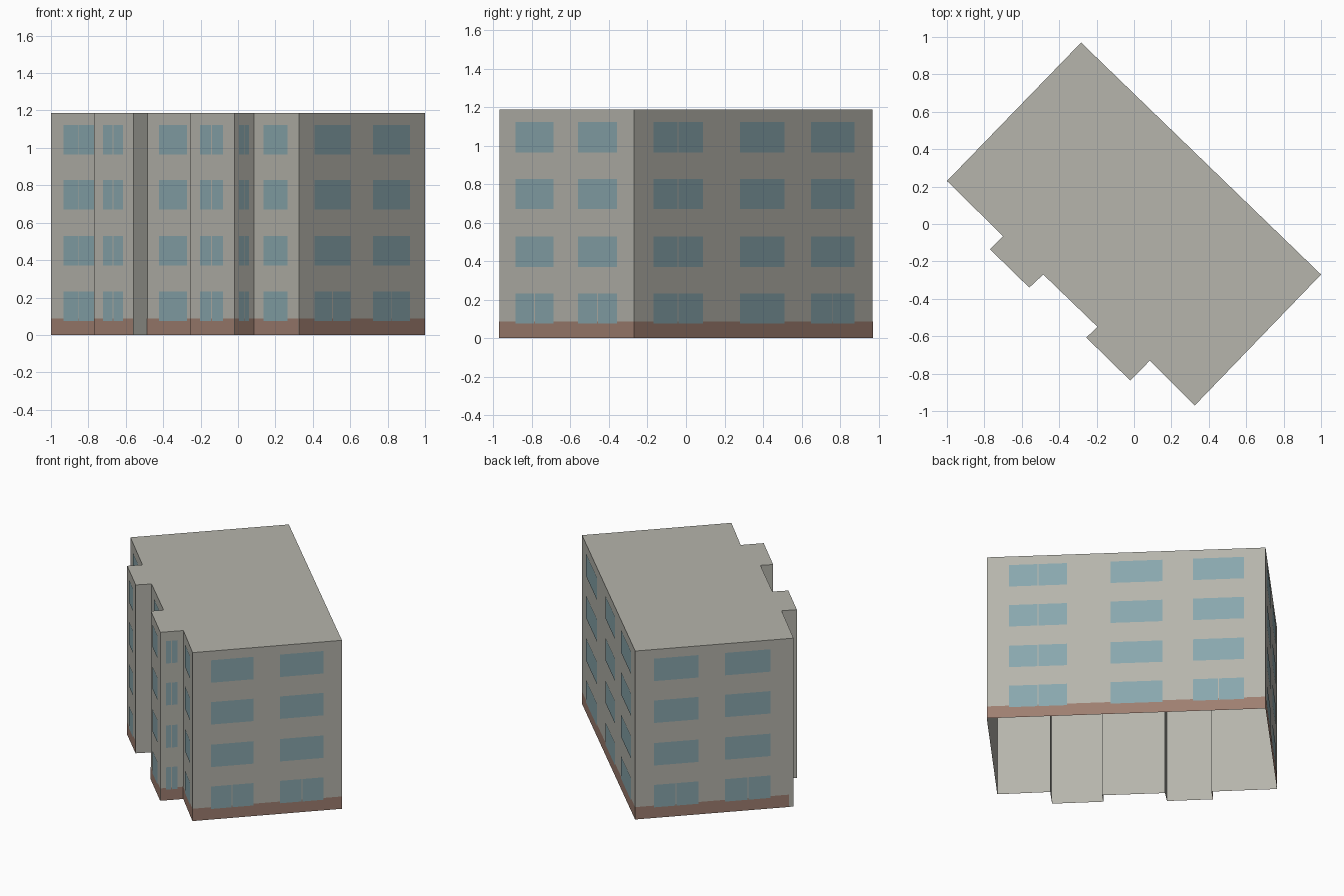
import bpy
import bmesh
from mathutils import Vector

cube = bpy.data.objects.get("Cube")
if cube:
    bpy.data.objects.remove(cube, do_unlink=True)

HEIGHT = 1.187
BASE_TOP = 0.087
FLOOR_BOTTOMS = [0.075, 0.37, 0.67, 0.965]
WINDOW_HEIGHT = 0.158
MULLION = 0.006
BRICK_OFFSET = 0.001
GLASS_OFFSET = 0.002


def make_material(name, color):
    mat = bpy.data.materials.new(name)
    mat.use_nodes = True
    mat.diffuse_color = (*color, 1)
    mat.node_tree.nodes["Principled BSDF"].inputs["Base Color"].default_value = (*color, 1)
    return mat


plaster = make_material("grey_plaster", (0.465, 0.46, 0.412))
glass = make_material("blue_glass", (0.25, 0.385, 0.42))
brick = make_material("brown_brick", (0.345, 0.21, 0.163))


def add_object(name, polygons, mat):
    """Object made of flat polygons, each a list of corner points."""
    bm = bmesh.new()
    for corners in polygons:
        bm.faces.new([bm.verts.new(p) for p in corners])
    mesh = bpy.data.meshes.new(name)
    bm.to_mesh(mesh)
    bm.free()
    mesh.materials.append(mat)
    obj = bpy.data.objects.new(name, mesh)
    bpy.context.collection.objects.link(obj)


def facade(name, start, end, windows, brick_to):
    """Plain wall with thin brick and glass plates; windows are (from, to, divided floors)."""
    start, end = Vector((*start, 0)), Vector((*end, 0))
    up = Vector((0, 0, 1))
    outward = (end - start).cross(up).normalized()
    half = MULLION / 2 / (end - start).length

    def panel(u0, u1, z0, z1, offset):
        return [start.lerp(end, u) + up * z + outward * offset
                for u, z in ((u0, z0), (u1, z0), (u1, z1), (u0, z1))]

    add_object(name, [panel(0, 1, 0, HEIGHT, 0)], plaster)
    if brick_to:
        add_object(name + "_brick_base", [panel(0, brick_to, 0, BASE_TOP, BRICK_OFFSET)], brick)

    panes = []
    for a, b, divided in windows:
        mid = (a + b) / 2
        for floor, z in enumerate(FLOOR_BOTTOMS):
            spans = [(a, mid - half), (mid + half, b)] if floor in divided else [(a, b)]
            panes += [panel(u0, u1, z, z + WINDOW_HEIGHT, GLASS_OFFSET) for u0, u1 in spans]
    if panes:
        add_object(name + "_windows", panes, glass)


# Footprint, counter-clockwise from the far left corner
outline = [(-1, 0.23), (-0.70, -0.065), (-0.77, -0.135), (-0.56, -0.34),
           (-0.485, -0.27), (-0.195, -0.55), (-0.255, -0.607), (-0.02, -0.837),
           (0.085, -0.73), (0.325, -0.97), (1, -0.27), (-0.283, 0.97)]

EVERY = (0, 1, 2, 3)
GROUND = (0,)
NONE = ()

# One entry per footprint edge: name, windows, how far the brick base runs
walls = [
    ("street_wall_left", [(0.23, 0.77, EVERY)], 1),
    ("first_bay_left_return", [], 0),
    ("first_bay_front", [(0.23, 0.75, EVERY)], 1),
    ("first_bay_right_return", [], 0),
    ("street_wall_middle", [(0.225, 0.74, NONE)], 1),
    ("second_bay_left_return", [], 0),
    ("second_bay_front", [(0.23, 0.75, EVERY)], 1),
    ("second_bay_right_return", [(0.24, 0.74, EVERY)], 1),
    ("street_wall_right", [(0.22, 0.76, NONE)], 1),
    ("right_end_wall", [(0.123, 0.406, GROUND), (0.585, 0.877, GROUND)], 1),
    ("rear_wall", [(0.08, 0.287, EVERY), (0.443, 0.63, NONE), (0.74, 0.923, GROUND)], 1),
    ("left_end_wall", [(0.117, 0.40, GROUND), (0.567, 0.855, GROUND)], 0.97),
]
for i, (name, windows, brick_to) in enumerate(walls):
    facade(name, outline[i], outline[(i + 1) % len(outline)], windows, brick_to)

# Flat roof; the shell is open underneath
add_object("flat_roof", [[(x, y, HEIGHT) for x, y in outline]], plaster)
